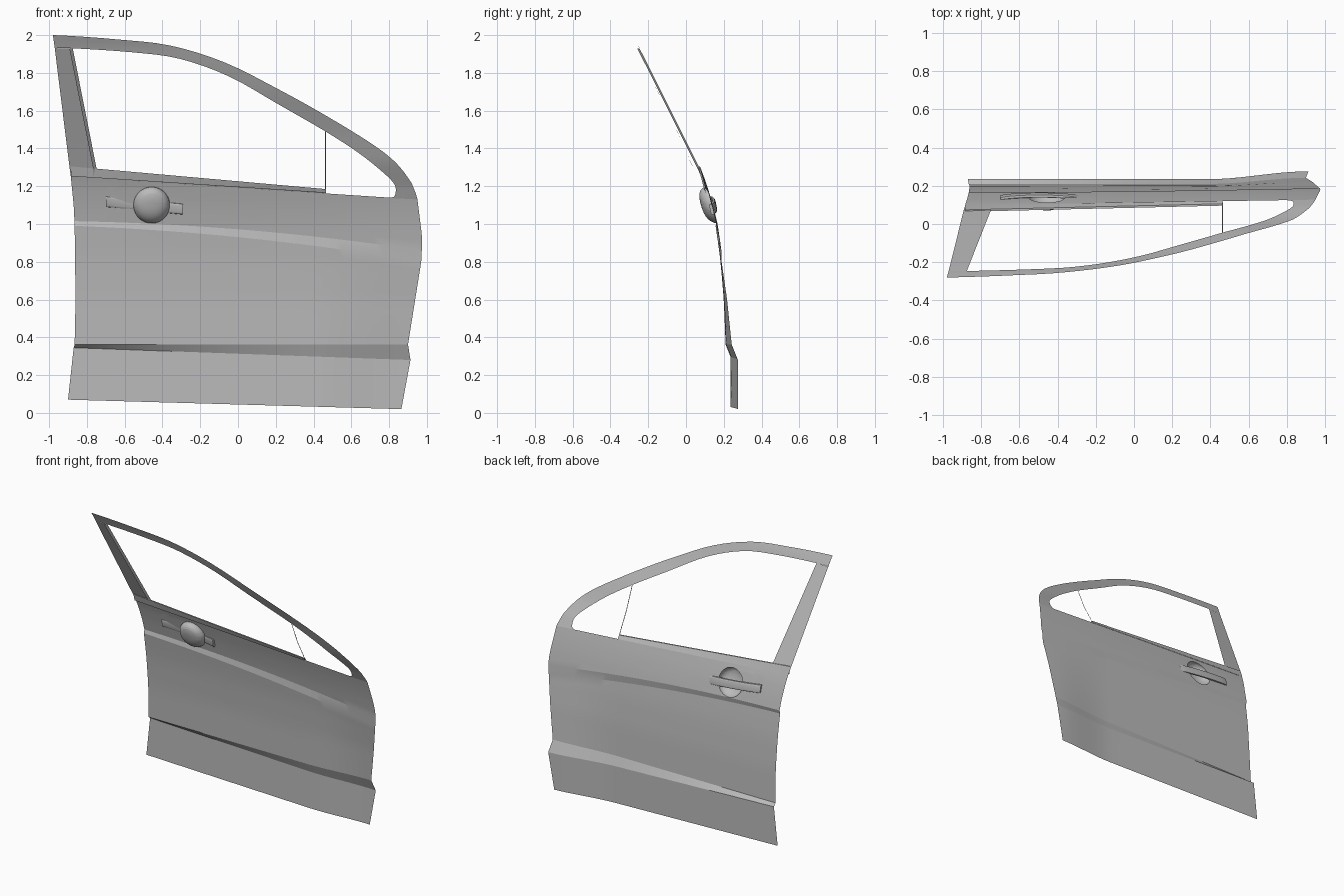
import bpy, bmesh, math
from mathutils import Vector

default_cube = bpy.data.objects.get("Cube")
if default_cube:
    bpy.data.objects.remove(default_cube, do_unlink=True)

GREY = (0.5, 0.5, 0.5, 1)
paint = bpy.data.materials.new("primer_grey")
paint.use_nodes = True
paint.diffuse_color = GREY
paint.node_tree.nodes["Principled BSDF"].inputs["Base Color"].default_value = GREY


def table(points, value):
    """Linear interpolation in a list of (key, result) pairs."""
    if value <= points[0][0]:
        return points[0][1]
    for (a, ra), (b, rb) in zip(points, points[1:]):
        if value <= b:
            return ra + (rb - ra) * (value - a) / (b - a)
    return points[-1][1]


def smooth_path(points, steps):
    """Catmull-Rom curve through tuples of any length."""
    padded = [points[0]] + points + [points[-1]]
    path = []
    for a, b, c, d in zip(padded, padded[1:], padded[2:], padded[3:]):
        for k in range(steps):
            t = k / steps
            path.append(tuple(
                q + t / 2 * (r - p + t * (2 * p - 5 * q + 4 * r - s + t * (3 * (q - r) + s - p)))
                for p, q, r, s in zip(a, b, c, d)))
    return path + [points[-1]]


def grid_mesh(rows):
    """Sheet of quads through equally long rows of points."""
    bm = bmesh.new()
    verts = [[bm.verts.new(p) for p in row] for row in rows]
    for low, high in zip(verts, verts[1:]):
        for i in range(len(low) - 1):
            bm.faces.new((low[i + 1], low[i], high[i], high[i + 1]))
    return bm


def finish(name, bm, angle=10):
    mesh = bpy.data.meshes.new(name)
    bm.to_mesh(mesh)
    bm.free()
    obj = bpy.data.objects.new(name, mesh)
    bpy.context.collection.objects.link(obj)
    mesh.materials.append(paint)
    bpy.ops.object.select_all(action="DESELECT")
    obj.select_set(True)
    bpy.context.view_layer.objects.active = obj
    bpy.ops.object.shade_smooth_by_angle(angle=math.radians(angle))
    return obj


# Side profile and outline of the door
BODY_Y = [(.36, .21), (.6, .2), (.8, .183), (.9, .17), (1, .155), (1.1, .135),
          (1.2, .11), (1.25, .093), (1.3, .07)]
ARCH_Y = [(1.13, .128), (1.2, .095), (1.325, .025), (1.49, -.045), (1.7, -.15),
          (1.84, -.21), (1.94, -.25), (2, -.28)]
REAR_X = [(.07, -.9), (.345, -.87), (.36, -.865), (.6, -.86), (1, -.865), (1.1, -.87), (1.25, -.885)]
FRONT_X = [(.02, .865), (.28, .913), (.362, .9), (.8, .97), (.92, .976), (1.13, .95)]

# Key rows of the skin: rear height, front height, bow, lift, front flare, steps to next row
KEYS = [(.07, .02, 0, .025, .04, 4),
        (.345, .28, 0, .025, .04, 1),
        (.362, .362, 0, 0, .032, 10),
        (.99, .8, .03, 0, .005, 1),
        (1.015, .86, .03, .012, 0, 6),
        (1.25, 1.13, 0, 0, 0, 1)]
COLUMNS = 36


def skin_row(key):
    rear, front, bow, lift, flare = key[:5]
    row = []
    for i in range(COLUMNS + 1):
        u = i / COLUMNS
        x = table(REAR_X, rear) * (1 - u) + table(FRONT_X, front) * u
        z = rear + (front - rear) * u + bow * 4 * u * (1 - u)
        f = min(max((x - .4) / .5, 0), 1)
        row.append((x, table(BODY_Y, z) + lift + flare * f * f * (3 - 2 * f), z))
    return row


rows = []
for a, b in zip(KEYS, KEYS[1:]):
    for k in range(a[5]):
        t = k / a[5]
        rows.append(skin_row([p + (q - p) * t for p, q in zip(a, b)]))
rows.append(skin_row(KEYS[-1]))
skin = grid_mesh(rows)

# Round hole behind the handle, cut plane by plane
CENTRE = Vector((-.457, .137, 1.1))
RADIUS, SIDES = .096, 32


def flat_distance(p):
    return math.hypot(p.x - CENTRE.x, p.z - CENTRE.z)


inside = [f for f in skin.faces if min(flat_distance(v.co) for v in f.verts) < 2 * RADIUS]
for k in range(SIDES):
    a = math.tau * k / SIDES
    normal = Vector((math.cos(a), 0, math.sin(a)))
    point = CENTRE + normal * RADIUS
    geom = list({e for f in inside for e in (*f.verts, *f.edges, f)})
    cut = bmesh.ops.bisect_plane(skin, geom=geom, dist=1e-5, plane_co=point, plane_no=normal)
    inside = [f for f in cut["geom"] if isinstance(f, bmesh.types.BMFace)
              and (f.calc_center_median() - point).dot(normal) < 0]
bmesh.ops.delete(skin, geom=inside, context="FACES")

# Finger bowl pressed inwards from the rim of the hole
edges = [e for e in skin.edges if e.is_boundary
         and all(flat_distance(v.co) < RADIUS * 1.1 for v in e.verts)]
rim = {}
scale = 1
depth = 0
for s in (.98, .94, .87, .77, .64, .48, .3, .12):
    new = bmesh.ops.extrude_edge_only(skin, edges=edges)["geom"]
    edges = [e for e in new if isinstance(e, bmesh.types.BMEdge)
             and e.is_boundary]
    new_depth = .058 * math.sqrt(1 - s ** 3)
    for v in (g for g in new if isinstance(g, bmesh.types.BMVert)):
        base = v.co + Vector((0, depth, 0))
        v.co = CENTRE + (base - CENTRE) * (s / scale) - Vector((0, new_depth, 0))
    scale, depth = s, new_depth
bmesh.ops.holes_fill(skin, edges=edges, sides=0)
bmesh.ops.recalc_face_normals(skin, faces=skin.faces)
finish("door_skin", skin, 12)

# Window arch: outer x, z and inner x, z from the nose to the rear corner
ARCH = [(.95, 1.13, .8, 1.138), (.943, 1.155, .826, 1.145), (.93, 1.19, .835, 1.17),
        (.907, 1.235, .828, 1.21), (.83, 1.33, .775, 1.267), (.7, 1.43, .643, 1.373),
        (.463, 1.575, .463, 1.49), (.22, 1.71, .22, 1.63), (-.07, 1.855, -.045, 1.78),
        (-.36, 1.945, -.31, 1.875), (-.65, 1.978, -.57, 1.91), (-.875, 1.995, -.875, 1.93),
        (-.98, 2, -.97, 1.93)]
arch = []
for ox, oz, ix, iz in smooth_path(ARCH, 4):
    pair = []
    for k in range(4):
        x, z = ox + (ix - ox) * k / 3, oz + (iz - oz) * k / 3
        pair.append((x, table(ARCH_Y, z), z))
    arch.append(pair)
finish("window_arch", grid_mesh(arch), 25)

# Rear window pillar with a folded inner lip
pillar = []
for ox, ix, z, y in ((-.885, -.745, 1.25, .093), (-.892, -.75, 1.3, .07), (-.97, -.875, 1.93, -.246)):
    pillar.append([(ox, y, z), (ix, y, z), (ix - .018, y - .012, z)])
finish("rear_pillar", grid_mesh(pillar), 25)

# Belt moulding along the lower window edge, folded over inwards
belt = []
for k in range(13):
    u = k / 12
    x = -.885 + 1.348 * u
    low, high = 1.25 - .088 * u, 1.305 - .12 * u
    y = .07 + .032 * u
    belt.append([(x, table(BODY_Y, low) + .002, low), (x, y + .004, high),
                 (x, y - .006, high), (x, table(BODY_Y, low) - .014, low + .003)])
finish("belt_moulding", grid_mesh(belt), 25)

# Thin window divider
divider = []
for k in range(7):
    z = 1.165 + .325 * k / 6
    divider.append([(x, table(ARCH_Y, z), z) for x in (.46, .465)])
finish("window_divider", grid_mesh(divider), 25)

# Door handle: rounded bar bowed outwards over the bowl
handle = []
for k in range(17):
    u = k / 16
    bulge = math.sin(math.pi * u) ** .6
    x, z = -.7 + .41 * u, 1.118 - .04 * u
    ring = []
    for j in range(17):
        a = math.tau * j / 16
        c, s = math.cos(a), math.sin(a)
        up = .028 * math.copysign(abs(s) ** .5, s)
        out = .010 * math.copysign(abs(c) ** .5, c)
        ring.append((x, .137 + .014 * bulge + out - .2 * up, z + up))
    handle.append(ring)
bar = grid_mesh(handle)
bmesh.ops.remove_doubles(bar, verts=bar.verts, dist=1e-5)
bmesh.ops.holes_fill(bar, edges=[e for e in bar.edges if e.is_boundary], sides=0)
bmesh.ops.recalc_face_normals(bar, faces=bar.faces)
finish("door_handle", bar, 35)
